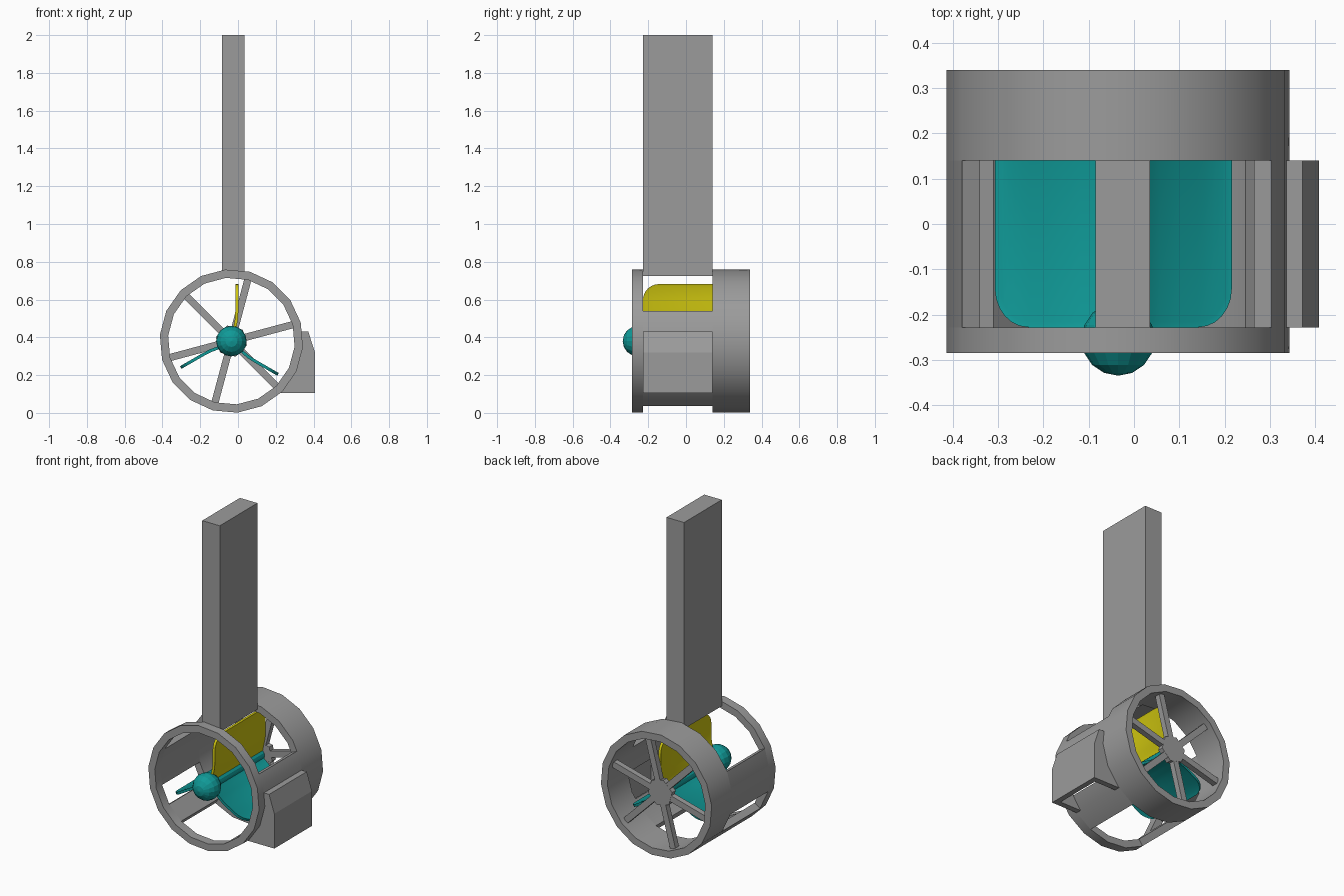
import bpy, bmesh
from math import sin, cos, radians, pi, sqrt
from mathutils import Matrix, Vector

cube = bpy.data.objects.get("Cube")
if cube:
    bpy.data.objects.remove(cube)

CX, CZ = -0.035, 0.38          # wheel axis
R_OUT, R_IN = 0.38, 0.336
FRONT, GAP0, GAP1, BACK = -0.285, -0.228, 0.14, 0.34


def material(name, rgb):
    m = bpy.data.materials.new(name)
    m.use_nodes = True
    m.diffuse_color = (*rgb, 1)
    m.node_tree.nodes["Principled BSDF"].inputs["Base Color"].default_value = (*rgb, 1)
    return m


GREY = material("grey", (0.33, 0.33, 0.33))
TEAL = material("teal", (0.005, 0.32, 0.31))
YELLOW = material("yellow", (0.62, 0.56, 0.005))


def finish(name, bm, mat, smooth=False):
    bmesh.ops.recalc_face_normals(bm, faces=bm.faces[:])
    me = bpy.data.meshes.new(name)
    bm.to_mesh(me)
    bm.free()
    ob = bpy.data.objects.new(name, me)
    bpy.context.collection.objects.link(ob)
    me.materials.append(mat)
    if smooth:
        bpy.ops.object.select_all(action='DESELECT')
        ob.select_set(True)
        bpy.context.view_layer.objects.active = ob
        bpy.ops.object.shade_smooth_by_angle(angle=radians(30))
    return ob


def prism(name, pts, y0, y1, mat=GREY):
    """Extrude an outline in x and z along y."""
    bm = bmesh.new()
    face = bm.faces.new([bm.verts.new((x, y0, z)) for x, z in pts])
    ext = bmesh.ops.extrude_face_region(bm, geom=[face])
    moved = [v for v in ext["geom"] if isinstance(v, bmesh.types.BMVert)]
    bmesh.ops.translate(bm, vec=(0, y1 - y0, 0), verts=moved)
    return finish(name, bm, mat)


def rim_point(a, r):
    """Point on the 18-sided wheel outline at angle a."""
    r *= cos(radians(10)) / cos(radians((a - 15) % 20 - 10))
    return CX + r * cos(radians(a)), CZ + r * sin(radians(a))


def arc_wall(name, angles, y0, y1, closed=False):
    """Curved wall between the inner and outer wheel radius."""
    bm = bmesh.new()
    rows = []
    for a in angles:
        corners = ((R_OUT, y0), (R_OUT, y1), (R_IN, y1), (R_IN, y0))
        rows.append([])
        for r, y in corners:
            x, z = rim_point(a, r)
            rows[-1].append(bm.verts.new((x, y, z)))
    pairs = list(zip(rows, rows[1:]))
    if closed:
        pairs.append((rows[-1], rows[0]))
    else:
        bm.faces.new(rows[0])
        bm.faces.new(rows[-1])
    for p, q in pairs:
        for i in range(4):
            j = (i + 1) % 4
            bm.faces.new((p[i], p[j], q[j], q[i]))
    return finish(name, bm, GREY, True)


# Wheel rings
full = [15 + 20 * i for i in range(18)]
arc_wall("front_ring", full, FRONT, GAP0, True)
arc_wall("rear_ring", full, GAP1, BACK, True)

# Curved bars joining the rings
arc_wall("left_bar", (-5, 15, 25), GAP0, GAP1)
arc_wall("right_bar", (155, 175, 195), GAP0, GAP1)
arc_wall("lower_right_bar", (215, 235), GAP0, GAP1)
arc_wall("lower_left_bar", (295, 315, 328), GAP0, GAP1)

# Rear spokes and hub
for i in range(6):
    a = radians(15 + 60 * i)
    bm = bmesh.new()
    bmesh.ops.create_cube(bm, size=1)
    length = R_IN - 0.04
    bmesh.ops.scale(bm, vec=(length, 0.035, 0.038), verts=bm.verts)
    bmesh.ops.translate(bm, vec=(0.05 + length / 2, 0, 0), verts=bm.verts)
    bmesh.ops.transform(bm, verts=bm.verts, matrix=Matrix.Translation((CX, 0.285, CZ))
                        @ Matrix.Rotation(-a, 4, 'Y'))
    finish("spoke_%d" % (i + 1), bm, GREY)
hub = [(CX + 0.085 * cos(radians(45 + 60 * i)), CZ + 0.085 * sin(radians(45 + 60 * i)))
       for i in range(6)]
prism("rear_hub", hub, 0.268, 0.303)

# Post
prism("post", [(-0.085, 0.725), (0.035, 0.725), (0.035, 2), (-0.085, 2)], GAP0, GAP1)

# Hollow side box, open at the bottom
outer = [(0.33, 0.43), (0.372, 0.43), (0.408, 0.32), (0.408, 0.105)]
inner = [(0.375, 0.105), (0.375, 0.315), (0.348, 0.398), (0.33, 0.398)]
prism("box_outer_wall", outer + inner, GAP0, GAP1)
seat = [rim_point(a, R_OUT - 0.002) for a in (-46, -25, -5, 7)]
cheek = outer + [(0.228, 0.105)] + seat
prism("box_front_wall", cheek, GAP0, GAP0 + 0.035)
prism("box_rear_wall", cheek, GAP1 - 0.035, GAP1)

# Nose ball and shaft
bm = bmesh.new()
bmesh.ops.create_uvsphere(bm, u_segments=16, v_segments=8, radius=0.081)
bmesh.ops.transform(bm, verts=bm.verts, matrix=Matrix.Translation((CX, -0.254, CZ))
                    @ Matrix.Rotation(pi / 2, 4, 'X'))
finish("nose_ball", bm, TEAL)
shaft = [(CX + 0.03 * cos(pi * i / 6), CZ + 0.03 * sin(pi * i / 6)) for i in range(12)]
prism("shaft", shaft, -0.25, 0.27, TEAL)


def blade(name, angle, mat):
    """Long plate along the shaft with rounded tip corners and a raised rim."""
    a = radians(angle)
    along = Vector((cos(a), 0, sin(a)))
    side = Vector((sin(a), 0, -cos(a)))
    tip, half, corner, mid = 0.302, 0.247, 0.085, 0.019
    stations = [(r, half) for r in (0.02, 0.06, 0.09, 0.12, 0.17)]
    for i in range(7):
        t = pi / 2 * i / 6
        stations.append((tip - corner + corner * sin(t), half - corner + corner * cos(t)))
    bm = bmesh.new()
    rows = []
    for r, w in stations:
        bend = 0.021 * min(1, max(0, (r - 0.04) / 0.09)) ** 0.7
        p = Vector((CX, mid, CZ)) + along * r + side * bend
        rows.append([bm.verts.new(p + Vector((0, s * w, 0))) for s in (-1, 1)])
    for p, q in zip(rows, rows[1:]):
        bm.faces.new((p[0], p[1], q[1], q[0]))
    bmesh.ops.recalc_face_normals(bm, faces=bm.faces[:])
    bmesh.ops.solidify(bm, geom=bm.faces[:], thickness=0.016)
    bmesh.ops.recalc_face_normals(bm, faces=bm.faces[:])
    for s in (-1, 1):
        bm.normal_update()
        faces = [f for f in bm.faces if f.normal.dot(side) * s > 0.7 and f.calc_area() > 0.002]
        bmesh.ops.inset_region(bm, faces=faces, thickness=0.012, depth=-0.004,
                               use_even_offset=True)
    return finish(name, bm, mat, True)


# Three blades, the upper one in its own colour
blade("upper_blade", 90, YELLOW)
blade("right_blade", 210, TEAL)
blade("left_blade", 330, TEAL)
